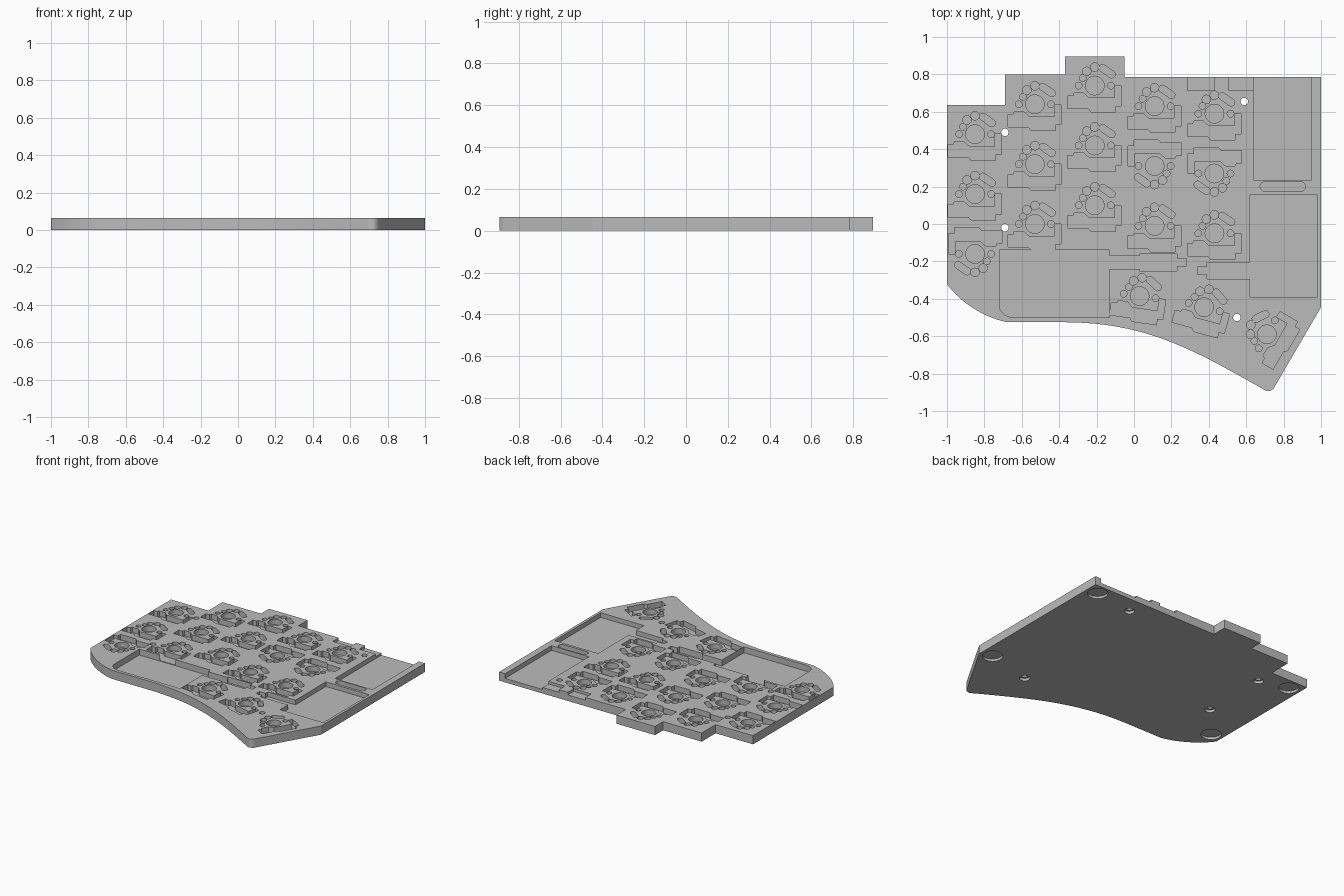
import bpy, bmesh, math
from mathutils import Vector, Matrix

cube = bpy.data.objects.get("Cube")
if cube:
    bpy.data.objects.remove(cube, do_unlink=True)

THICK = 0.065
SOCKET_Z, BATTERY_Z, BOARD_Z, NOTCH_Z = 0.025, 0.02, 0.03, 0.045
ABOVE, BELOW = 0.1, -0.04

grey = bpy.data.materials.new("case grey")
grey.use_nodes = True
grey.diffuse_color = (0.5, 0.5, 0.5, 1)
grey.node_tree.nodes["Principled BSDF"].inputs["Base Color"].default_value = (0.5, 0.5, 0.5, 1)


# Shape helpers
def bezier(a, b, c, d, n=20):
    a, b, c, d = map(Vector, (a, b, c, d))
    return [a * (1 - t) ** 3 + b * 3 * t * (1 - t) ** 2 + c * 3 * t * t * (1 - t) + d * t ** 3
            for t in (i / n for i in range(n + 1))]


def circle(x, y, r, n=24):
    return [(x + r * math.cos(math.tau * i / n), y + r * math.sin(math.tau * i / n)) for i in range(n)]


def rect(x0, x1, y0, y1):
    return [(x0, y0), (x1, y0), (x1, y1), (x0, y1)]


def slot(x0, y0, x1, y1, r, n=8):
    ang = math.atan2(y1 - y0, x1 - x0)
    pts = []
    for x, y, start in ((x1, y1, ang - math.pi / 2), (x0, y0, ang + math.pi / 2)):
        pts += [(x + r * math.cos(start + math.pi * i / n), y + r * math.sin(start + math.pi * i / n))
                for i in range(n + 1)]
    return pts


def prism(bm, pts, z0, z1, place=Matrix()):
    low = [bm.verts.new(place @ Vector((p[0], p[1], z0))) for p in pts]
    high = [bm.verts.new(place @ Vector((p[0], p[1], z1))) for p in pts]
    bm.faces.new(low[::-1])
    bm.faces.new(high)
    for i in range(len(pts)):
        j = (i + 1) % len(pts)
        bm.faces.new((low[i], low[j], high[j], high[i]))


def finish(bm, name):
    bmesh.ops.recalc_face_normals(bm, faces=bm.faces[:])
    mesh = bpy.data.meshes.new(name)
    bm.to_mesh(mesh)
    bm.free()
    mesh.materials.append(grey)
    obj = bpy.data.objects.new(name, mesh)
    bpy.context.collection.objects.link(obj)
    return obj


# Plate with stepped back edge, curved front and pointed thumb corner
outline = [(-1, 0.635), (-0.69, 0.635), (-0.69, 0.8), (-0.37, 0.8), (-0.37, 0.895),
           (-0.05, 0.895), (-0.05, 0.785), (1, 0.785), (1, -0.445)]
outline += bezier((0.755, -0.865), (0.74, -0.9), (0.71, -0.9), (0.685, -0.88), 6)
outline += bezier((0.685, -0.88), (0.3, -0.66), (0.05, -0.525), (-0.38, -0.525))[1:]
outline += bezier((-0.68, -0.525), (-0.8, -0.5), (-0.93, -0.42), (-1, -0.32))
bm = bmesh.new()
prism(bm, outline[::-1], 0, THICK)
case = finish(bm, "bottom_case")

# Switch pockets: centre post, side pins, contact holes, socket and diode
socket = [(-0.145, -0.055), (-0.115, -0.055), (-0.11, -0.04), (-0.06, -0.04), (-0.03, -0.067),
          (0.11, -0.067), (0.11, -0.14), (-0.02, -0.14), (-0.035, -0.122), (-0.145, -0.122)]
switch_shapes = [circle(0, 0, 0.05), circle(-0.086, 0, 0.018, 16), circle(0.086, 0, 0.018, 16),
                 circle(-0.043, 0.076, 0.023, 16), circle(0, 0.099, 0.023, 16),
                 slot(0.042, 0.093, 0.09, 0.06, 0.019), circle(-0.064, 0.04, 0.018, 16),
                 socket[::-1], rect(0.106, 0.141, -0.108, 0.0)]
switches = []
for x, top, flipped in ((-0.85, 0.48, 2), (-0.53, 0.64, None), (-0.21, 0.74, None),
                        (0.11, 0.63, 1), (0.43, 0.59, 1)):
    for row in range(3):
        switches.append((x, top - 0.32 * row, 180 if row == flipped else 0))
switches += [(0.03, -0.385, -8), (0.375, -0.445, -15), (0.71, -0.59, 60)]
sockets = bmesh.new()
for x, y, turn in switches:
    place = Matrix.Translation((x, y, 0)) @ Matrix.Rotation(math.radians(turn), 4, "Z")
    for shape in switch_shapes:
        prism(sockets, shape, SOCKET_Z, ABOVE, place)

# Battery, controller and connector pockets
pockets = bmesh.new()
battery = [(-0.13, -0.14), (-0.72, -0.14)]
battery += bezier((-0.72, -0.43), (-0.72, -0.47), (-0.69, -0.5), (-0.64, -0.5), 8) + [(-0.13, -0.5)]
prism(pockets, battery, BATTERY_Z, ABOVE)
for shape, z in ((rect(-0.14, 0.04, -0.24, -0.17), BATTERY_Z),
                 (rect(0.03, 0.23, -0.25, -0.16), BATTERY_Z),
                 (rect(0.22, 0.28, -0.225, -0.185), BATTERY_Z),
                 (rect(0.62, 0.98, -0.39, 0.155), BOARD_Z),
                 (rect(0.39, 0.63, -0.295, -0.205), BOARD_Z),
                 (rect(0.34, 0.40, -0.27, -0.23), BOARD_Z),
                 (rect(0.64, 0.95, 0.235, 0.9), BOARD_Z),
                 (slot(0.7, 0.2, 0.89, 0.2, 0.026), BOARD_Z),
                 (rect(0.285, 0.43, 0.715, 0.9), NOTCH_Z),
                 (rect(0.505, 0.65, 0.715, 0.9), NOTCH_Z)):
    prism(pockets, shape, z, ABOVE)

# Screw holes with counterbores, and foot recesses underneath
underside = bmesh.new()
for x, y in ((-0.69, 0.49), (-0.69, -0.02), (0.59, 0.655), (0.55, -0.5)):
    prism(underside, circle(x, y, 0.02), BELOW, ABOVE)
    prism(underside, circle(x, y, 0.036), BELOW, 0.02)
for x, y in ((0.91, 0.7), (0.91, -0.41), (-0.91, -0.27), (-0.91, 0.55)):
    prism(underside, circle(x, y, 0.07, 32), BELOW, 0.018)

# Cut everything out of the plate
bpy.ops.object.select_all(action="DESELECT")
bpy.context.view_layer.objects.active = case
case.select_set(True)
for bm, name in ((sockets, "socket_cutter"), (pockets, "pocket_cutter"), (underside, "underside_cutter")):
    cutter = finish(bm, name)
    cutter.hide_render = True
    cut = case.modifiers.new(name, "BOOLEAN")
    cut.operation = "DIFFERENCE"
    cut.solver = "EXACT"
    cut.use_self = True
    cut.object = cutter
    bpy.ops.object.modifier_apply(modifier=cut.name)
    bpy.data.objects.remove(cutter, do_unlink=True)

bpy.ops.object.shade_smooth_by_angle(angle=math.radians(30))
